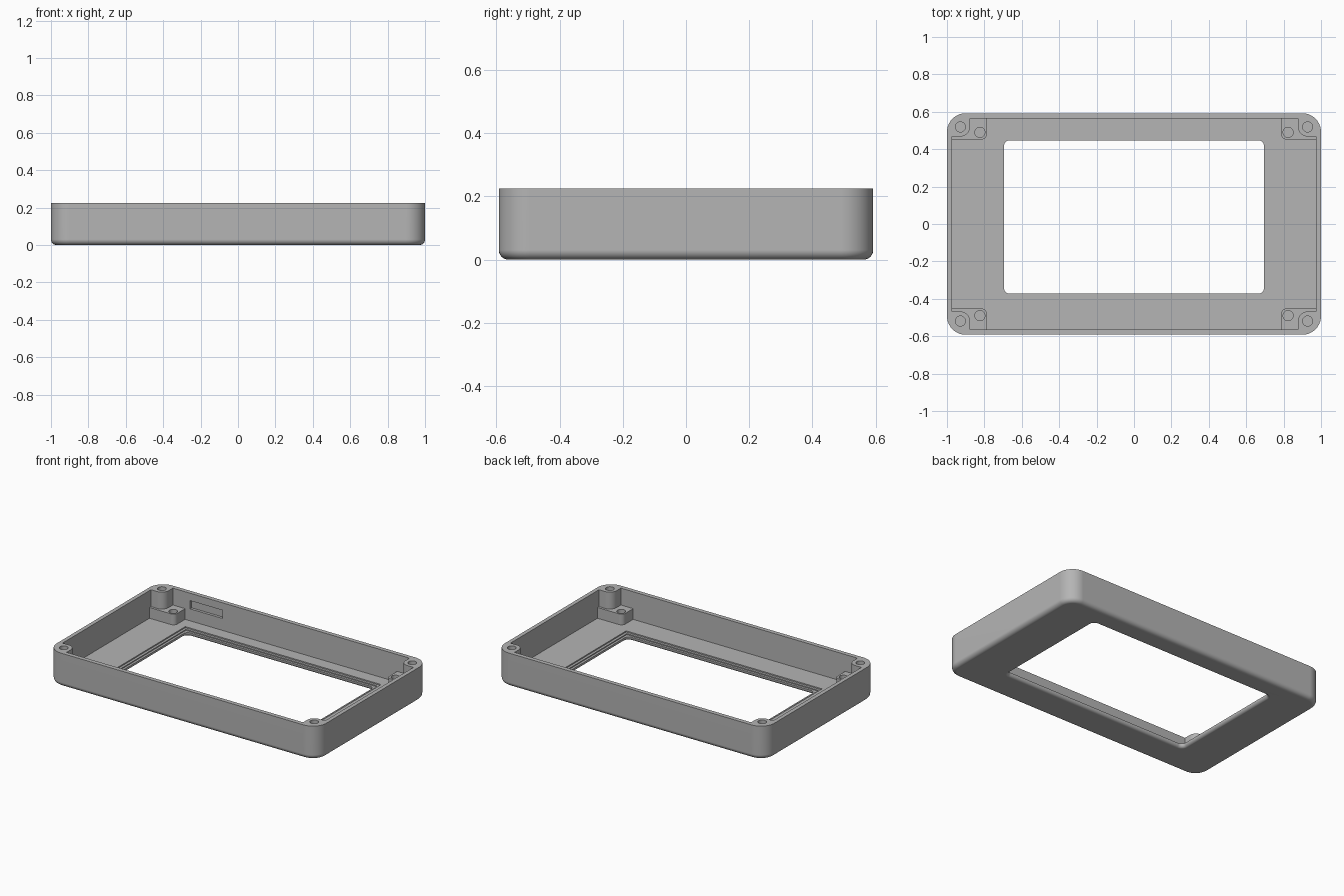
import bpy, bmesh, math

if "Cube" in bpy.data.objects:
    bpy.data.objects.remove(bpy.data.objects["Cube"])

HEIGHT, FLOOR, LOW_TOP = 0.225, 0.04, 0.112
HX, HY = 1.0, 0.592          # outer half sizes
WX, WY = 0.973, 0.563        # inner wall half sizes

grey = bpy.data.materials.new("casing grey")
grey.use_nodes = True
colour = (0.46, 0.46, 0.46, 1)
grey.diffuse_color = colour
grey.node_tree.nodes["Principled BSDF"].inputs["Base Color"].default_value = colour


def rounded_rect(hx, hy, r, cy=0, steps=10):
    """Counter-clockwise outline of a rectangle with rounded corners."""
    pts = []
    for i, (sx, sy) in enumerate([(1, 1), (-1, 1), (-1, -1), (1, -1)]):
        for k in range(steps + 1):
            a = math.pi / 2 * (i + k / steps)
            pts.append((sx * (hx - r) + r * math.cos(a),
                        cy + sy * (hy - r) + r * math.sin(a)))
    return pts


def notched_rect(px, py, r, steps=8):
    """Inner wall outline with a round-nosed post left standing in each corner."""
    corner = [(WX, py)]
    for k in range(steps + 1):
        a = math.pi / 2 * k / steps
        corner.append((px + r - r * math.sin(a), py + r - r * math.cos(a)))
    corner.append((px, WY))
    pts = []
    for sx, sy in [(1, 1), (-1, 1), (-1, -1), (1, -1)]:
        part = [(sx * x, sy * y) for x, y in corner]
        pts += part if sx * sy > 0 else part[::-1]
    return pts


def loft(name, layers):
    """Closed solid through (outline, z) layers of equal point count."""
    bm = bmesh.new()
    rings = [[bm.verts.new((x, y, z)) for x, y in pts] for pts, z in layers]
    n = len(rings[0])
    for low, high in zip(rings, rings[1:]):
        for i in range(n):
            j = (i + 1) % n
            bm.faces.new((low[i], low[j], high[j], high[i]))
    bm.faces.new(rings[0][::-1])
    bm.faces.new(rings[-1])
    mesh = bpy.data.meshes.new(name)
    bm.to_mesh(mesh)
    bm.free()
    ob = bpy.data.objects.new(name, mesh)
    bpy.context.collection.objects.link(ob)
    mesh.materials.append(grey)
    return ob


def prism(name, pts, z0, z1):
    return loft(name, [(pts, z0), (pts, z1)])


def box(name, x0, x1, y0, y1, z0, z1):
    return prism(name, [(x0, y0), (x1, y0), (x1, y1), (x0, y1)], z0, z1)


# Outer body with a rounded bottom edge
FILLET = 0.03
layers = []
for k in range(7):
    a = math.pi / 2 * k / 6
    inset = FILLET * (1 - math.sin(a))
    layers.append((rounded_rect(HX - inset, HY - inset, 0.1 - inset),
                   FILLET * (1 - math.cos(a))))
layers.append((rounded_rect(HX, HY, 0.1), HEIGHT))
case = loft("bezel_case", layers)

# Cavity, leaving tall and low screw posts in the corners
cutters = [
    prism("upper_cavity", notched_rect(0.877, 0.468, 0.05), LOW_TOP, 0.4),
    prism("lower_cavity", notched_rect(0.786, 0.452, 0.03), FLOOR, 0.3),
]

# Screen window with a flared underside and a stepped ledge above
CY, OX, OY = 0.0375, 0.695, 0.41
FLARE = 0.02
layers = [(rounded_rect(OX + FLARE, OY + FLARE, 0.03 + FLARE, CY), -0.05)]
for k in range(7):
    a = math.pi / 2 * k / 6
    grow = FLARE * (1 - math.sin(a))
    layers.append((rounded_rect(OX + grow, OY + grow, 0.03 + grow, CY),
                   FLARE * (1 - math.cos(a))))
layers.append((rounded_rect(OX, OY, 0.03, CY), 0.1))
cutters.append(loft("window", layers))
for grow, z in [(0.031, 0.032), (0.015, 0.025)]:
    cutters.append(box("ledge", -OX - grow, OX + grow,
                       CY - OY - grow, CY + OY + grow, z, 0.15))

# Blind pocket in the inside of the back wall
cutters.append(box("wall_pocket", -0.75, -0.51, 0.5, WY + 0.018, 0.12, 0.175))

# Blind screw holes in the posts
for sx in (-1, 1):
    for sy in (-1, 1):
        for x, y, z in [(0.928, 0.519, 0.08), (0.824, 0.49, 0.045)]:
            circle = [(sx * x + 0.027 * math.cos(a * math.pi / 12),
                       sy * y + 0.027 * math.sin(a * math.pi / 12)) for a in range(24)]
            cutters.append(prism("screw_hole", circle, z, 0.3))

for cutter in cutters:
    cutter.hide_render = True
    mod = case.modifiers.new(cutter.name, 'BOOLEAN')
    mod.operation = 'DIFFERENCE'
    mod.solver = 'EXACT'
    mod.object = cutter

# Bake the cuts and drop the cutters
depsgraph = bpy.context.evaluated_depsgraph_get()
baked = bpy.data.meshes.new_from_object(case.evaluated_get(depsgraph))
case.modifiers.clear()
case.data = baked
for cutter in cutters:
    bpy.data.objects.remove(cutter)

# Smooth the rounded edges, keep the rest crisp
bpy.ops.object.select_all(action='DESELECT')
case.select_set(True)
bpy.context.view_layer.objects.active = case
bpy.ops.object.shade_smooth_by_angle(angle=math.radians(30))
normals = case.modifiers.new("flat_face_normals", 'WEIGHTED_NORMAL')
normals.keep_sharp = True
